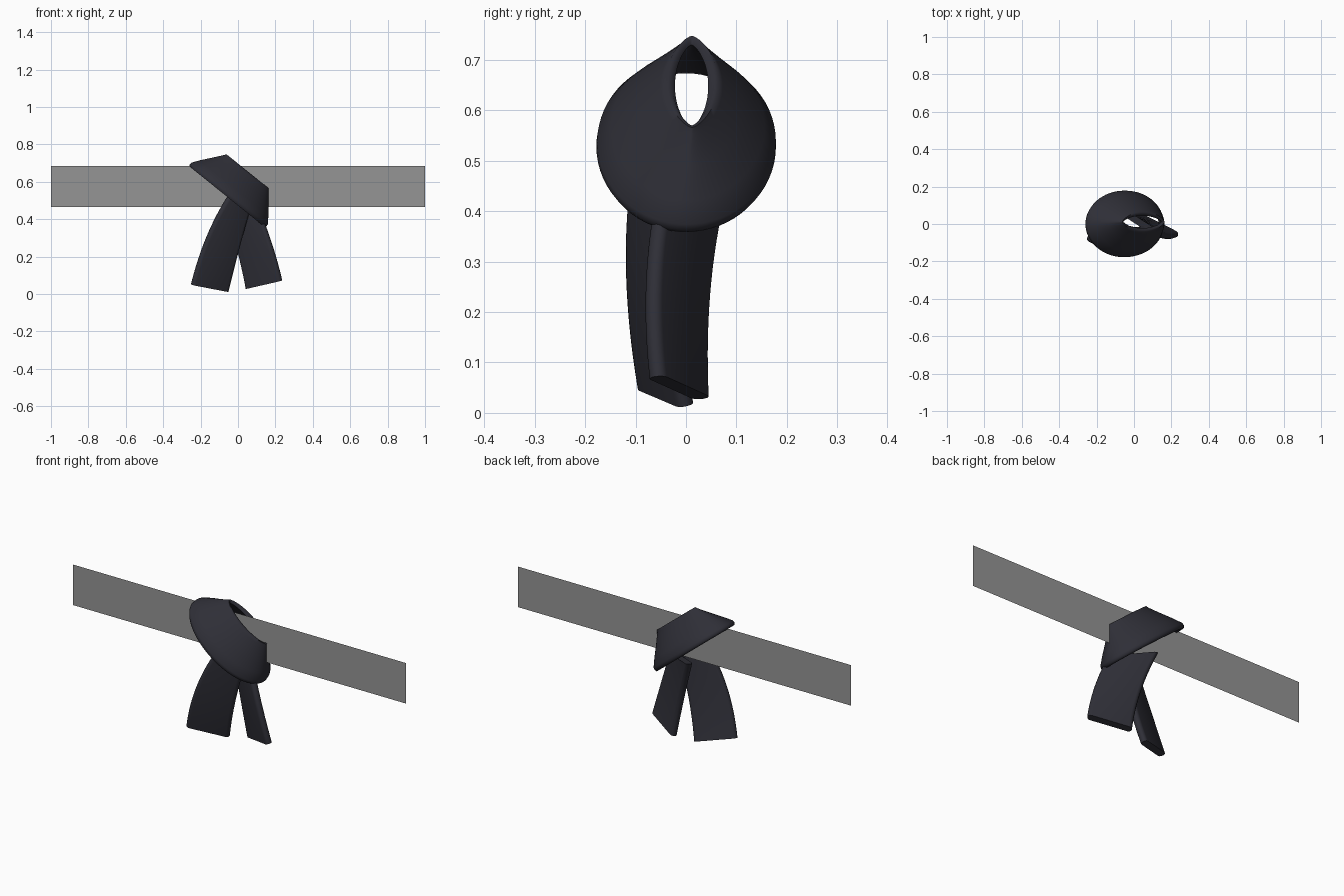
import bpy, bmesh, math
from mathutils import Vector

cube = bpy.data.objects.get("Cube")
if cube:
    bpy.data.objects.remove(cube, do_unlink=True)


def material(name, rgba):
    m = bpy.data.materials.new(name)
    m.use_nodes = True
    m.diffuse_color = rgba
    node = m.node_tree.nodes["Principled BSDF"]
    node.inputs["Base Color"].default_value = rgba
    node.inputs["Alpha"].default_value = rgba[3]
    return m


cloth = material("black cloth", (0.028, 0.028, 0.038, 1))
grey = material("grey band", (0.3, 0.3, 0.3, 1))


def finish(bm, name, mat, angle=None):
    bmesh.ops.recalc_face_normals(bm, faces=bm.faces)
    mesh = bpy.data.meshes.new(name)
    bm.to_mesh(mesh)
    bm.free()
    mesh.materials.append(mat)
    ob = bpy.data.objects.new(name, mesh)
    bpy.context.collection.objects.link(ob)
    if angle:
        bpy.ops.object.select_all(action="DESELECT")
        ob.select_set(True)
        bpy.context.view_layer.objects.active = ob
        bpy.ops.object.shade_smooth_by_angle(angle=math.radians(angle))
    return ob


def skin(bm, rings, closed):
    """Join matching rings of points with quads."""
    rows = [[bm.verts.new(p) for p in r] for r in rings]
    n = len(rows[0])
    pairs = list(zip(rows, rows[1:]))
    if closed:
        pairs.append((rows[-1], rows[0]))
    for a, b in pairs:
        for i in range(n):
            j = (i + 1) % n
            bm.faces.new((a[i], a[j], b[j], b[i]))
    return rows


# Knot loop: tilted hollow cone, round below, pinched to a slit above
def knot_loop():
    axis = Vector((0.627, 0, 0.779))
    along = Vector((0.779, 0, -0.627))
    base = Vector((-0.055, 0, 0.525))
    # half length, half width, height along axis, pinch
    profile = [(0.258, 0.172, -0.006, 0), (0.264, 0.178, 0.004, 0),
               (0.262, 0.177, 0.017, 0), (0.235, 0.152, 0.055, 0.1),
               (0.19, 0.105, 0.11, 0.2), (0.152, 0.062, 0.158, 0.4),
               (0.145, 0.052, 0.169, 0.4), (0.137, 0.04, 0.168, 0.4),
               (0.13, 0.033, 0.158, 0.4), (0.165, 0.075, 0.11, 0.2),
               (0.208, 0.122, 0.055, 0.1), (0.236, 0.15, 0.007, 0),
               (0.244, 0.158, -0.006, 0)]
    rings = []
    for a, b, h, pinch in profile:
        ring = []
        for i in range(64):
            t = math.tau * i / 64
            s = math.sin(t)
            p = base + axis * h + along * a * math.cos(t)
            p.y = b * s * abs(s) ** pinch + 0.07 * max(h, 0)
            ring.append(p)
        rings.append(ring)
    bm = bmesh.new()
    skin(bm, rings, True)
    finish(bm, "knot_loop", cloth, 60)


# Hanging tails: curved straps with rounded long edges
def bezier(pts, t):
    a, b, c = (Vector(p) for p in pts)
    return a * (1 - t) ** 2 + b * 2 * t * (1 - t) + c * t * t


def tail(name, outer, inner, thick=0.036, steps=16):
    rings = []
    for k in range(steps + 1):
        t = k / steps
        o, i = bezier(outer, t), bezier(inner, t)
        d = min(t + 0.01, 1)
        run = bezier(outer, d) + bezier(inner, d) - bezier(outer, d - 0.01) - bezier(inner, d - 0.01)
        across = (i - o).normalized()
        normal = across.cross(run).normalized()
        r = thick / 2
        ring = []
        for centre, start in ((o + across * r, 90), (i - across * r, 270)):
            for q in range(7):
                g = math.radians(start + 30 * q)
                ring.append(centre + across * r * math.cos(g) + normal * r * math.sin(g))
        rings.append(ring)
    bm = bmesh.new()
    rows = skin(bm, rings, False)
    bm.faces.new(rows[0])
    bm.faces.new(rows[-1])
    finish(bm, name, cloth, 40)


knot_loop()
tail("right_tail",
     [(-0.25, -0.085, 0.052), (-0.185, -0.13, 0.32), (-0.05, -0.09, 0.53)],
     [(-0.052, 0.004, 0.014), (0.0, -0.04, 0.23), (0.06, -0.02, 0.44)])
tail("left_tail",
     [(0.235, -0.062, 0.072), (0.19, -0.085, 0.26), (0.12, -0.05, 0.43)],
     [(0.043, 0.035, 0.028), (0.0, 0.025, 0.27), (-0.08, 0.08, 0.47)])

# Flat belt band running through the loop
bm = bmesh.new()
corners = ((-1, 0.465), (1, 0.465), (1, 0.685), (-1, 0.685))
bm.faces.new([bm.verts.new((x, 0.014, z)) for x, z in corners])
finish(bm, "belt_band", grey)
